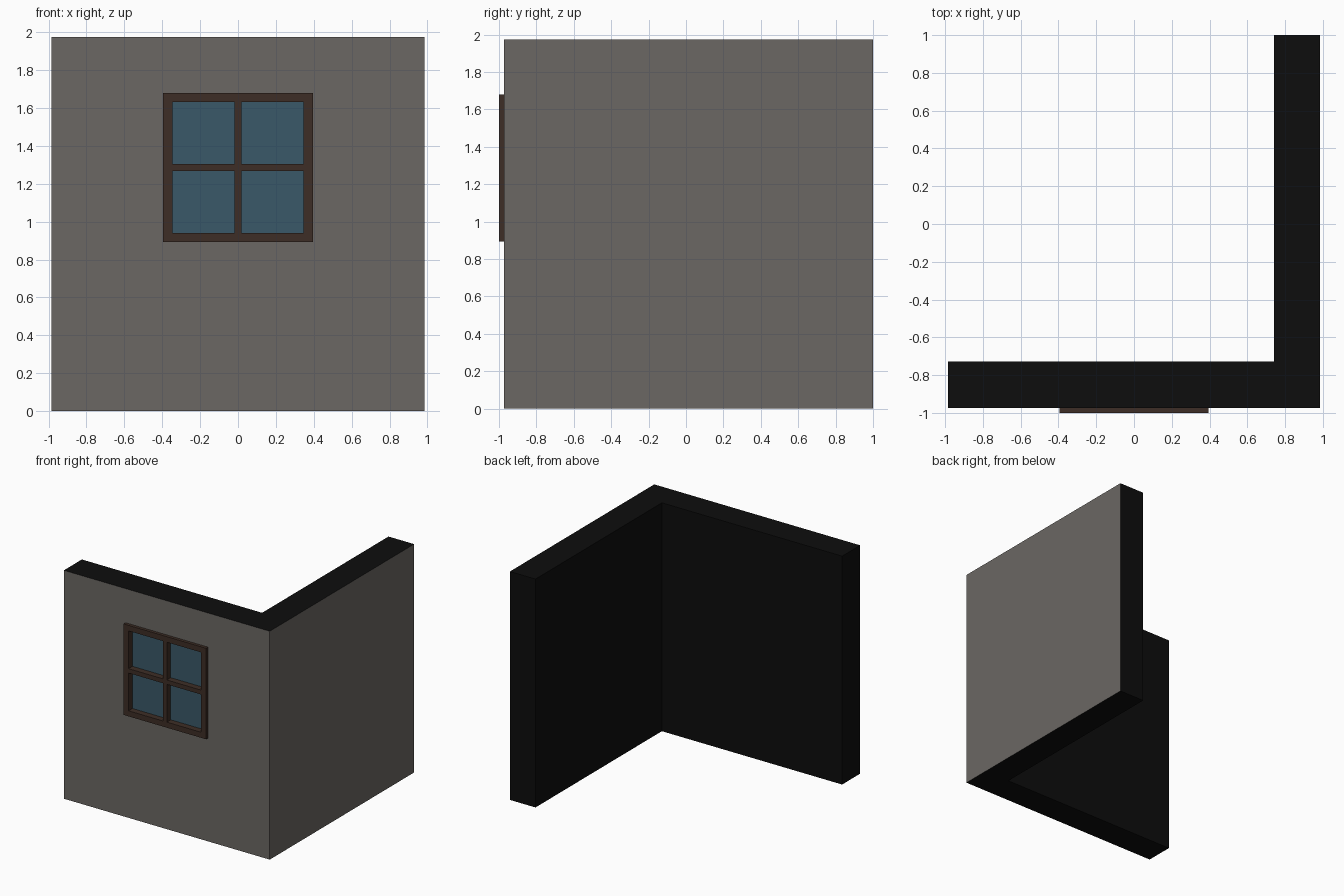
import bpy, bmesh
from mathutils import Vector

if "Cube" in bpy.data.objects:
    bpy.data.objects.remove(bpy.data.objects["Cube"])


def material(name, rgb):
    m = bpy.data.materials.new(name)
    m.diffuse_color = (*rgb, 1)
    m.use_nodes = True
    m.node_tree.nodes["Principled BSDF"].inputs["Base Color"].default_value = m.diffuse_color
    return m


STONE = material("stone", (0.147, 0.136, 0.125))
DARK = material("dark_core", (0.004, 0.004, 0.004))
WOOD = material("brown_wood", (0.048, 0.027, 0.019))
GLASS = material("blue_glass", (0.042, 0.098, 0.138))


def prism(name, outline, lo, hi, axis, mats):
    """Extrude a closed 2D outline from lo to hi along z or y."""
    bm = bmesh.new()
    place = (lambda p: (p[0], p[1], lo)) if axis == "z" else (lambda p: (p[0], lo, p[1]))
    face = bm.faces.new([bm.verts.new(place(p)) for p in outline])
    ext = bmesh.ops.extrude_face_region(bm, geom=[face])
    shift = Vector((0, 0, hi - lo)) if axis == "z" else Vector((0, hi - lo, 0))
    bmesh.ops.translate(bm, vec=shift,
                        verts=[v for v in ext["geom"] if isinstance(v, bmesh.types.BMVert)])
    bmesh.ops.recalc_face_normals(bm, faces=bm.faces)
    me = bpy.data.meshes.new(name)
    bm.to_mesh(me)
    bm.free()
    for m in mats:
        me.materials.append(m)
    ob = bpy.data.objects.new(name, me)
    bpy.context.collection.objects.link(ob)
    return ob


def box(name, x0, x1, y0, y1, z0, z1, mats):
    return prism(name, [(x0, z0), (x1, z0), (x1, z1), (x0, z1)], y0, y1, "y", mats)


def cut(target, cutter):
    mod = target.modifiers.new("cut", "BOOLEAN")
    mod.object = cutter
    mod.operation = "DIFFERENCE"
    mod.solver = "EXACT"
    cutter.hide_render = True
    cutter.hide_set(True)


# L-shaped corner wall: outer two faces are stone, the rest is dark
W, FRONT = 0.985, -0.973
wall = prism("corner_wall",
             [(-W, FRONT), (W, FRONT), (W, 1), (0.74, 1), (0.74, -0.727), (-W, -0.727)],
             0, 1.975, "z", [STONE, DARK])
for p in wall.data.polygons:
    outer = (p.normal.y < -0.9 and p.center.y < -0.9) or (p.normal.x > 0.9 and p.center.x > 0.9)
    p.material_index = 0 if outer else 1

# Shallow window niche behind the frame
GLASS_Y = -0.945
X, Z0, Z1 = 0.395, 0.893, 1.68
B, M = 0.048, 0.019
zm = (Z0 + Z1) / 2
niche = box("niche_cutter", -X + 0.01, X - 0.01, -1.1, GLASS_Y + 0.01, Z0 + 0.01, Z1 - 0.01, [DARK])
cut(wall, niche)

# Window frame with four openings
frame = box("window_frame", -X, X, -1.0, GLASS_Y, Z0, Z1, [WOOD])
for x0, x1 in ((-X + B, -M), (M, X - B)):
    for z0, z1 in ((Z0 + B, zm - M), (zm + M, Z1 - B)):
        cut(frame, box("opening_cutter", x0, x1, -1.1, -0.9, z0, z1, [WOOD]))
        # Glass pane set at the back of each opening
        box("window_pane", x0, x1, GLASS_Y - 0.002, GLASS_Y + 0.008, z0, z1, [GLASS])
